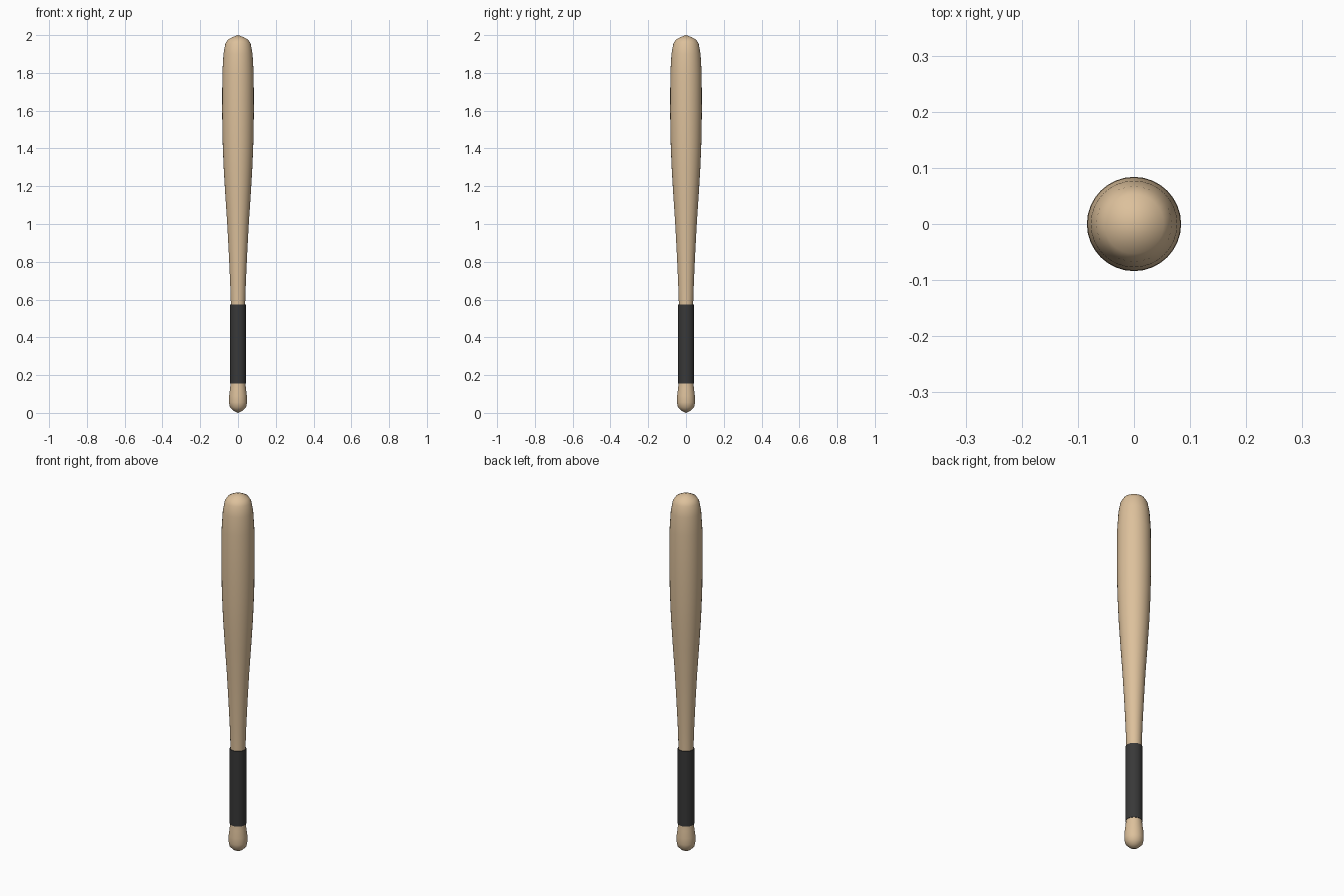
import bpy, bmesh, math

if "Cube" in bpy.data.objects:
    bpy.data.objects.remove(bpy.data.objects["Cube"])


def material(name, color):
    mat = bpy.data.materials.new(name)
    mat.diffuse_color = color
    mat.use_nodes = True
    mat.node_tree.nodes["Principled BSDF"].inputs["Base Color"].default_value = mat.diffuse_color
    return mat


def lathe(name, profile, mat, segments=32):
    """Spin an (r, z) profile, running bottom to top, around the z axis."""
    bm = bmesh.new()
    verts = [bm.verts.new((r, 0, z)) for r, z in profile]
    edges = [bm.edges.new(pair) for pair in zip(verts, verts[1:])]
    bmesh.ops.spin(bm, geom=verts + edges, cent=(0, 0, 0), axis=(0, 0, 1),
                   angle=math.tau, steps=segments)
    bmesh.ops.remove_doubles(bm, verts=bm.verts, dist=1e-5)
    bmesh.ops.recalc_face_normals(bm, faces=bm.faces)
    mesh = bpy.data.meshes.new(name)
    bm.to_mesh(mesh)
    bm.free()
    obj = bpy.data.objects.new(name, mesh)
    bpy.context.collection.objects.link(obj)
    mesh.materials.append(mat)
    bpy.ops.object.select_all(action='DESELECT')
    obj.select_set(True)
    bpy.context.view_layer.objects.active = obj
    bpy.ops.object.shade_smooth_by_angle(angle=math.radians(60))
    return obj


wood = material("wood", (0.72, 0.53, 0.33, 1))
wrap = material("grip_black", (0.04, 0.04, 0.04, 1))

# Wooden body: knob, handle, taper, barrel and rounded end
lathe("bat_body", [
    (0, 0), (0.025, 0.012), (0.043, 0.03), (0.048, 0.055), (0.047, 0.09),
    (0.042, 0.13), (0.038, 0.17), (0.037, 0.3), (0.038, 0.58), (0.042, 0.7),
    (0.049, 0.85), (0.057, 1.0), (0.067, 1.15), (0.076, 1.3), (0.082, 1.45),
    (0.084, 1.6), (0.083, 1.8), (0.077, 1.9), (0.067, 1.955),
    (0.053, 1.977), (0.028, 1.99), (0, 2.0),
], wood)

# Dark grip sleeve around the handle
lathe("grip_wrap", [
    (0.036, 0.155), (0.042, 0.155), (0.042, 0.575), (0.036, 0.575),
], wrap)
